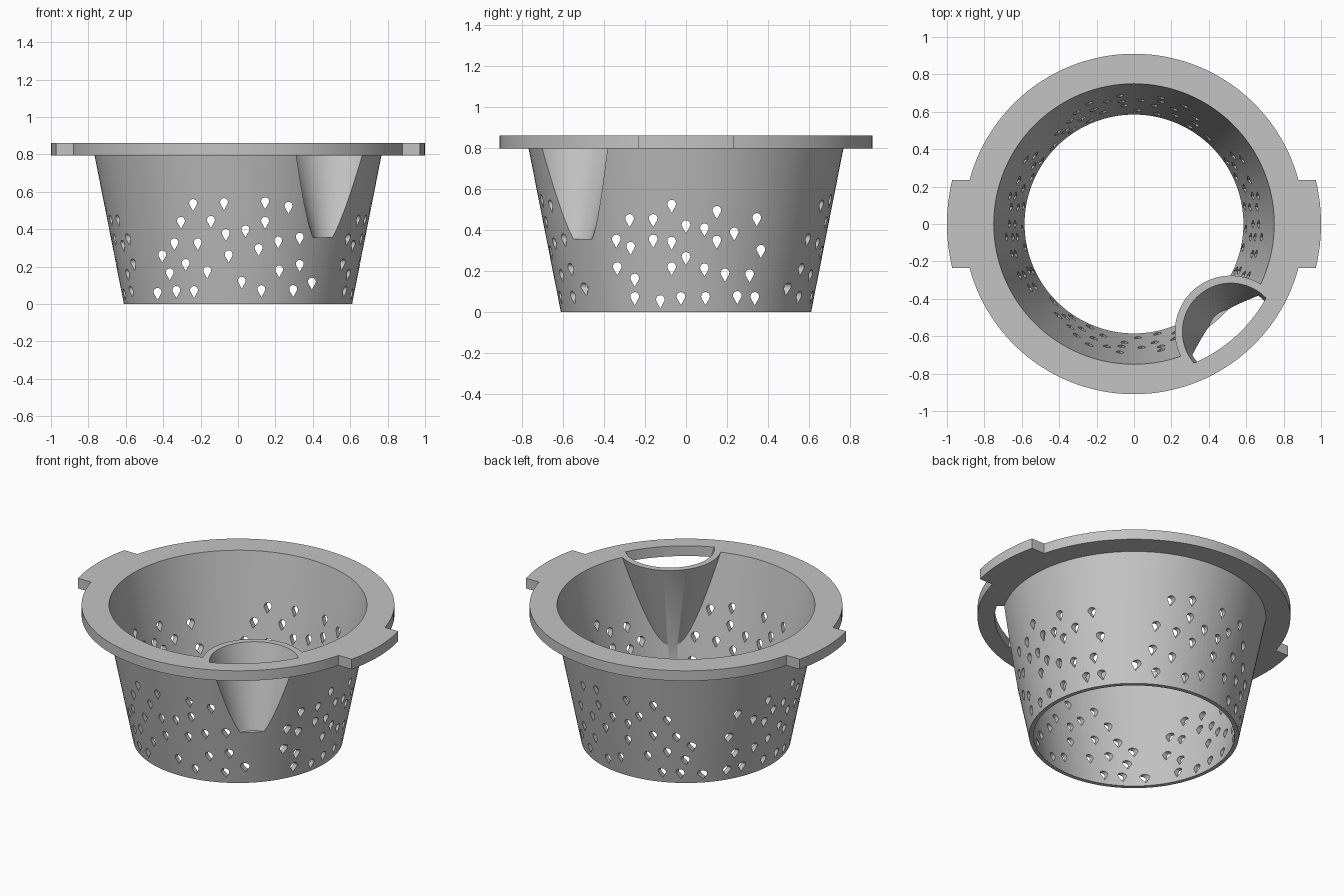
import bpy, bmesh, math
from mathutils import Matrix, Vector

if "Cube" in bpy.data.objects:
    bpy.data.objects.remove(bpy.data.objects["Cube"], do_unlink=True)

RIM_LOW, RIM_TOP = 0.795, 0.86
SEGMENTS = 128

grey = bpy.data.materials.new("plain grey")
grey.use_nodes = True
grey.diffuse_color = (0.55, 0.55, 0.55, 1)
grey.node_tree.nodes["Principled BSDF"].inputs["Base Color"].default_value = grey.diffuse_color


def finish(name, bm):
    """Turn a bmesh into a named grey object."""
    bmesh.ops.recalc_face_normals(bm, faces=bm.faces)
    mesh = bpy.data.meshes.new(name)
    bm.to_mesh(mesh)
    bm.free()
    mesh.materials.append(grey)
    obj = bpy.data.objects.new(name, mesh)
    bpy.context.collection.objects.link(obj)
    return obj


def frustum(name, low_radius, low_z, high_radius, high_z, centre=(0, 0)):
    bm = bmesh.new()
    place = Matrix.Translation((centre[0], centre[1], (low_z + high_z) / 2))
    bmesh.ops.create_cone(bm, cap_ends=True, segments=SEGMENTS, radius1=low_radius,
                          radius2=high_radius, depth=high_z - low_z, matrix=place)
    return finish(name, bm)


def lathe(name, profile):
    """Revolve a closed outline of (radius, height) points."""
    bm = bmesh.new()
    verts = [bm.verts.new((r, 0, z)) for r, z in profile]
    edges = [bm.edges.new((v, verts[i - 1])) for i, v in enumerate(verts)]
    bmesh.ops.spin(bm, geom=verts + edges, cent=(0, 0, 0), axis=(0, 0, 1),
                   angle=math.tau, steps=SEGMENTS, use_merge=True)
    bmesh.ops.remove_doubles(bm, verts=bm.verts, dist=0.0001)
    return finish(name, bm)


def add_prism(bm, outline, sweep):
    """Extrude a flat outline along a sweep vector."""
    face = bm.faces.new([bm.verts.new(p) for p in outline])
    new = bmesh.ops.extrude_face_region(bm, geom=[face], use_keep_orig=True)["geom"]
    moved = [g for g in new if isinstance(g, bmesh.types.BMVert)]
    bmesh.ops.translate(bm, verts=moved, vec=sweep)


def combine(target, tool, operation):
    """Apply a boolean and discard the tool object."""
    mod = target.modifiers.new("combine", "BOOLEAN")
    mod.object, mod.operation, mod.solver = tool, operation, "EXACT"
    bpy.context.view_layer.objects.active = target
    bpy.ops.object.modifier_apply(modifier=mod.name)
    bpy.data.objects.remove(tool, do_unlink=True)


def teardrop(radius=0.021, tip=0.043):
    """Round top with a point at the bottom."""
    arc = [math.radians(-25 + 230 * i / 14) for i in range(15)]
    return [(radius * math.cos(a), radius * math.sin(a)) for a in arc] + [(0, -tip)]


def drain_holes(name, spots, along_x):
    """Teardrop prisms running straight through both walls; spots in hundredths."""
    bm = bmesh.new()
    for across, height in spots:
        points = [(across / 100 + u, height / 100 + v) for u, v in teardrop()]
        if along_x:
            add_prism(bm, [(-1, u, v) for u, v in points], Vector((2, 0, 0)))
        else:
            add_prism(bm, [(u, -1, v) for u, v in points], Vector((0, 2, 0)))
    return finish(name, bm)


# Open tapered wall with a flat rim
basket = lathe("strainer_basket", [(0.585, 0), (0.61, 0), (0.767, RIM_LOW),
                                   (0.91, RIM_LOW), (0.91, RIM_TOP), (0.75, RIM_TOP)])

# Grip tabs on both sides of the rim
half = math.asin(0.235)
for side in (1, -1):
    bm = bmesh.new()
    arc = [half * (i / 8 - 1) for i in range(17)]
    outline = [(side * math.cos(a), math.sin(a), RIM_LOW) for a in arc]
    outline += [(side * 0.85, 0.235, RIM_LOW), (side * 0.85, -0.235, RIM_LOW)]
    add_prism(bm, outline, Vector((0, 0, RIM_TOP - RIM_LOW)))
    combine(basket, finish("grip_tab", bm), "UNION")

# Conical finger pocket bulging into the basket at the front left
heading = math.radians(-48)
axis = (0.775 * math.cos(heading), 0.775 * math.sin(heading))
pocket_shell = frustum("pocket_shell", 0.104, 0.2, 0.30, RIM_TOP, axis)
combine(pocket_shell, frustum("wall_core", 0.5975, 0, 0.767, 0.87), "INTERSECT")
combine(basket, pocket_shell, "UNION")

# Hollow of the pocket, open through the wall and the rim
pocket_hollow = frustum("pocket_hollow", 0.12, 0.355, 0.271, 0.9, axis)
combine(pocket_hollow, frustum("hollow_limit", 0.81, 0.1, 0.81, 1), "INTERSECT")
combine(basket, pocket_hollow, "DIFFERENCE")

# Drain holes, front to back and side to side
front_spots = [(-24, 54), (-7.5, 54.5), (14.5, 55), (27, 52.5), (-30.5, 44.5), (-14.5, 45),
               (14.5, 44.5), (-6.5, 38), (4, 40), (-34, 33), (-21.5, 33), (21.5, 34),
               (33, 36), (-40.5, 26.5), (-5, 26.5), (11, 30), (-28, 22), (33, 21.5),
               (-36.5, 17), (-16.5, 18), (22, 18.5), (-43, 6.5), (-33, 7.5), (-23.5, 7.5),
               (2, 12.5), (12.5, 8), (29.5, 8), (39.5, 12)]
side_spots = [(-7, 52.5), (15, 49.5), (34.5, 46), (-27.5, 45.5), (-16, 45.5), (0, 42.5),
              (9, 41), (23.5, 39), (-34, 35.5), (-27, 32), (-16, 35.5), (-7, 34.5),
              (15, 35), (36.5, 30.5), (0, 27), (-33.5, 22), (-7, 22), (9, 21.5),
              (19, 19), (31, 18.5), (-25, 16.5), (-25, 7.5), (-12.5, 6), (-2.5, 7.5),
              (9.5, 7.5), (25, 8), (33.5, 7.5)]
combine(basket, drain_holes("front_holes", front_spots, False), "DIFFERENCE")
combine(basket, drain_holes("side_holes", side_spots, True), "DIFFERENCE")

# Smooth curved walls, crisp edges
bpy.ops.object.select_all(action="DESELECT")
basket.select_set(True)
bpy.context.view_layer.objects.active = basket
bpy.ops.object.shade_smooth_by_angle(angle=math.radians(30))
